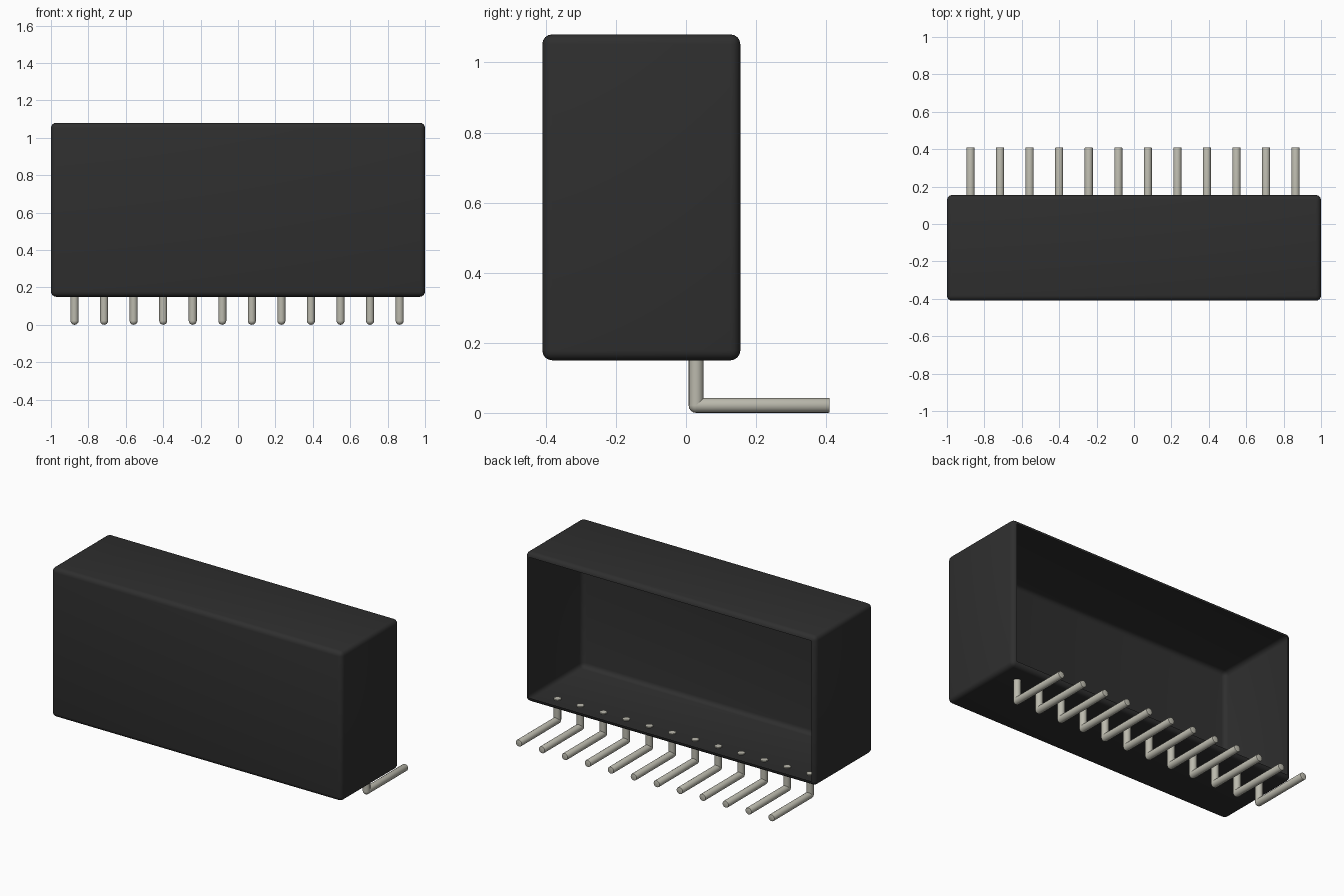
import bpy
import bmesh
from math import radians
from mathutils import Matrix, Vector

if "Cube" in bpy.data.objects:
    bpy.data.objects.remove(bpy.data.objects["Cube"], do_unlink=True)


def make_material(name, colour):
    mat = bpy.data.materials.new(name)
    mat.use_nodes = True
    mat.diffuse_color = colour
    mat.node_tree.nodes["Principled BSDF"].inputs["Base Color"].default_value = colour
    return mat


def finish(bm, name, mat):
    mesh = bpy.data.meshes.new(name)
    bm.to_mesh(mesh)
    bm.free()
    mesh.materials.append(mat)
    obj = bpy.data.objects.new(name, mesh)
    bpy.context.collection.objects.link(obj)
    bpy.ops.object.select_all(action="DESELECT")
    obj.select_set(True)
    bpy.context.view_layer.objects.active = obj
    bpy.ops.object.shade_smooth_by_angle(angle=radians(40))
    return obj


black = make_material("black plastic", (0.028, 0.028, 0.028, 1))
metal = make_material("pin metal", (0.5, 0.49, 0.42, 1))

# Housing: rounded thin shell, open at the back
low, high = Vector((-1, -0.41, 0.15)), Vector((1, 0.155, 1.08))
bm = bmesh.new()
bmesh.ops.create_cube(bm, size=1)
bmesh.ops.scale(bm, vec=high - low, verts=bm.verts)
bmesh.ops.translate(bm, vec=(low + high) / 2, verts=bm.verts)
bmesh.ops.bevel(bm, geom=bm.edges[:], offset=0.028, segments=4,
                profile=0.5, affect="EDGES", clamp_overlap=True)
back = max(bm.faces, key=lambda f: f.normal.y * f.calc_area())
bmesh.ops.delete(bm, geom=[back], context="FACES")
finish(bm, "housing", black)

# Pins: an upright leg, a round elbow and a tail pointing back
RADIUS = 0.0215
ELBOW = Vector((0, 0.029, RADIUS))
LEG_TOP = 0.156
TAIL_END = 0.41


def add_rod(bm, start, end, chamfer=0.0):
    axis = end - start
    turn = axis.to_track_quat("Z", "Y").to_matrix().to_4x4()
    made = bmesh.ops.create_cone(
        bm, cap_ends=True, segments=16, radius1=RADIUS, radius2=RADIUS,
        depth=axis.length, matrix=Matrix.Translation((start + end) / 2) @ turn)
    if chamfer:
        tip = [v for v in made["verts"] if (v.co - end).length < RADIUS * 1.1]
        rim = [e for e in {e for v in tip for e in v.link_edges}
               if all(v in tip for v in e.verts)]
        bmesh.ops.bevel(bm, geom=rim, offset=chamfer, segments=2,
                        profile=0.5, affect="EDGES")


COUNT = 12
SPACING = 0.158
for i in range(COUNT):
    x = -0.005 + (i - (COUNT - 1) / 2) * SPACING
    bm = bmesh.new()
    add_rod(bm, ELBOW, Vector((0, ELBOW.y, LEG_TOP)))
    add_rod(bm, ELBOW, Vector((0, TAIL_END, ELBOW.z)), chamfer=0.004)
    bmesh.ops.create_uvsphere(bm, u_segments=16, v_segments=8, radius=RADIUS,
                              matrix=Matrix.Translation(ELBOW))
    bmesh.ops.translate(bm, vec=(x, 0, 0), verts=bm.verts)
    finish(bm, f"pin_{i + 1}", metal)
